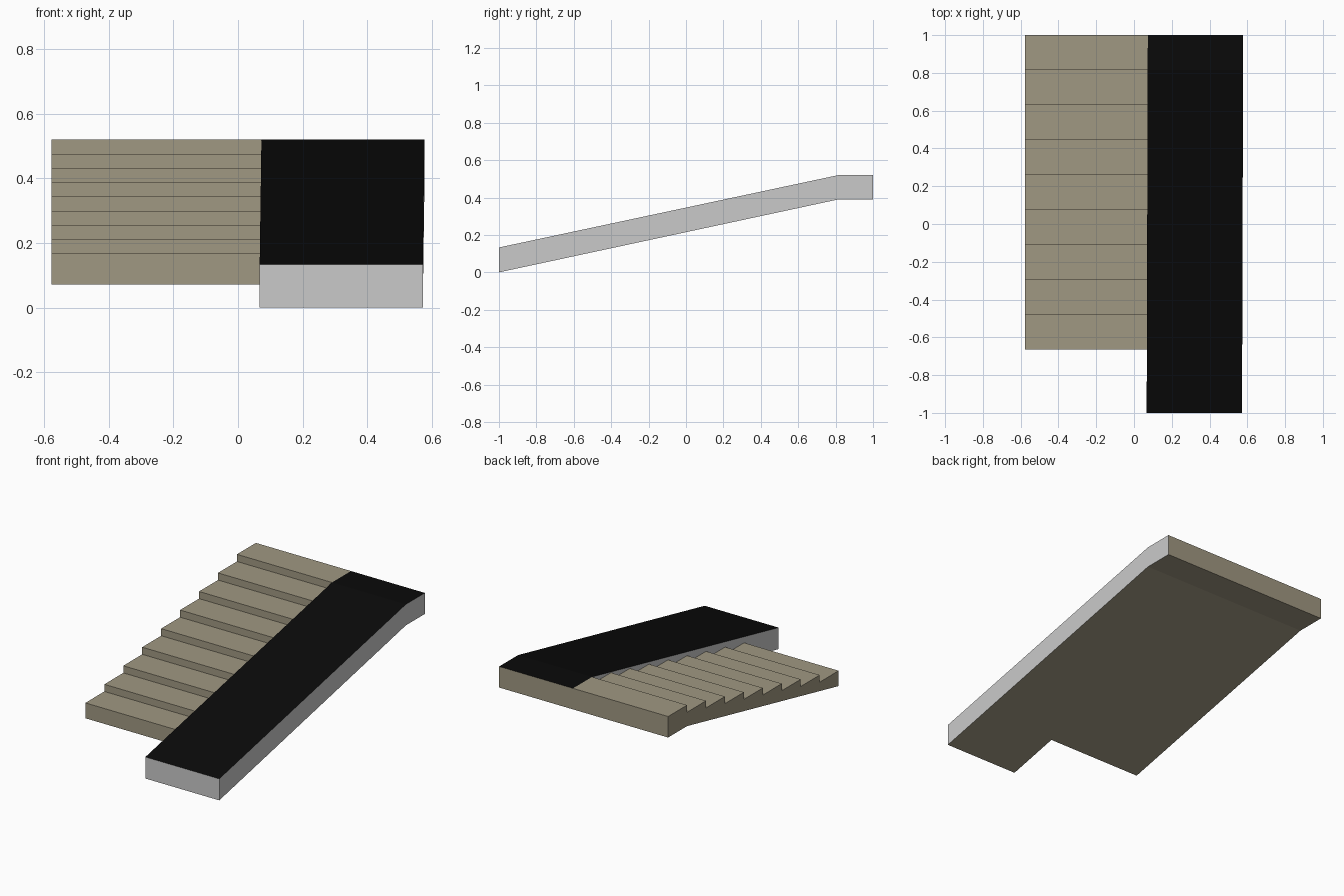
import bpy, bmesh

if "Cube" in bpy.data.objects:
    bpy.data.objects.remove(bpy.data.objects["Cube"])

def material(name, rgb):
    m = bpy.data.materials.new(name)
    m.diffuse_color = (*rgb, 1)
    m.use_nodes = True
    m.node_tree.nodes["Principled BSDF"].inputs["Base Color"].default_value = m.diffuse_color
    return m

TAN = material("tan concrete", (0.352, 0.314, 0.223))
GREY = material("light grey", (0.59, 0.59, 0.59))
BLACK = material("black rubber", (0.003, 0.003, 0.003))

def skew(x, y):
    # the ramp runs very slightly off square
    return x + 0.003 * y

def extrude_profile(name, profile, left, right, mats, pick):
    """Extrude a (y, z) profile between two x functions; pick(normal) gives the material index."""
    bm = bmesh.new()
    a = [bm.verts.new((left(y), y, z)) for y, z in profile]
    b = [bm.verts.new((right(y), y, z)) for y, z in profile]
    n = len(profile)
    bm.faces.new(a)
    bm.faces.new(b[::-1])
    for i in range(n):
        j = (i + 1) % n
        bm.faces.new((a[j], a[i], b[i], b[j]))
    bmesh.ops.recalc_face_normals(bm, faces=bm.faces)
    bm.normal_update()
    for f in bm.faces:
        f.material_index = pick(f.normal)
    # split the concave side faces cleanly
    bmesh.ops.triangulate(bm, faces=[f for f in bm.faces if len(f.verts) > 4])
    me = bpy.data.meshes.new(name)
    bm.to_mesh(me)
    bm.free()
    for m in mats:
        me.materials.append(m)
    ob = bpy.data.objects.new(name, me)
    bpy.context.collection.objects.link(ob)
    return ob

# Ramp: black top, grey sides and front, tan back and underside
ramp = [(-1, 0), (0.815, 0.39), (1, 0.39), (1, 0.52), (0.815, 0.52), (-1, 0.133)]

def ramp_colour(n):
    if n.z > 0.5:
        return 2
    if n.z < -0.5 or n.y > 0.5:
        return 0
    return 1

extrude_profile("ramp", ramp, lambda y: skew(0.07, y), lambda y: skew(0.575, y),
                [TAN, GREY, BLACK], ramp_colour)

# Stairs: nine treads above a sloping soffit
STEPS, FRONT, DEPTH = 9, -0.665, 0.185
LOW, HIGH = 0.167, 0.52
stairs = [(1, 0.52), (1, 0.39), (0.815, 0.39), (FRONT, 0.39 * (FRONT + 1) / 1.815)]
for i in range(STEPS):
    z = LOW + (HIGH - LOW) * i / (STEPS - 1)
    y = FRONT + DEPTH * i
    stairs.append((y, z))
    if i < STEPS - 1:
        stairs.append((y + DEPTH, z))

extrude_profile("stairs", stairs, lambda y: -0.578, lambda y: skew(0.07, y),
                [TAN], lambda n: 0)
